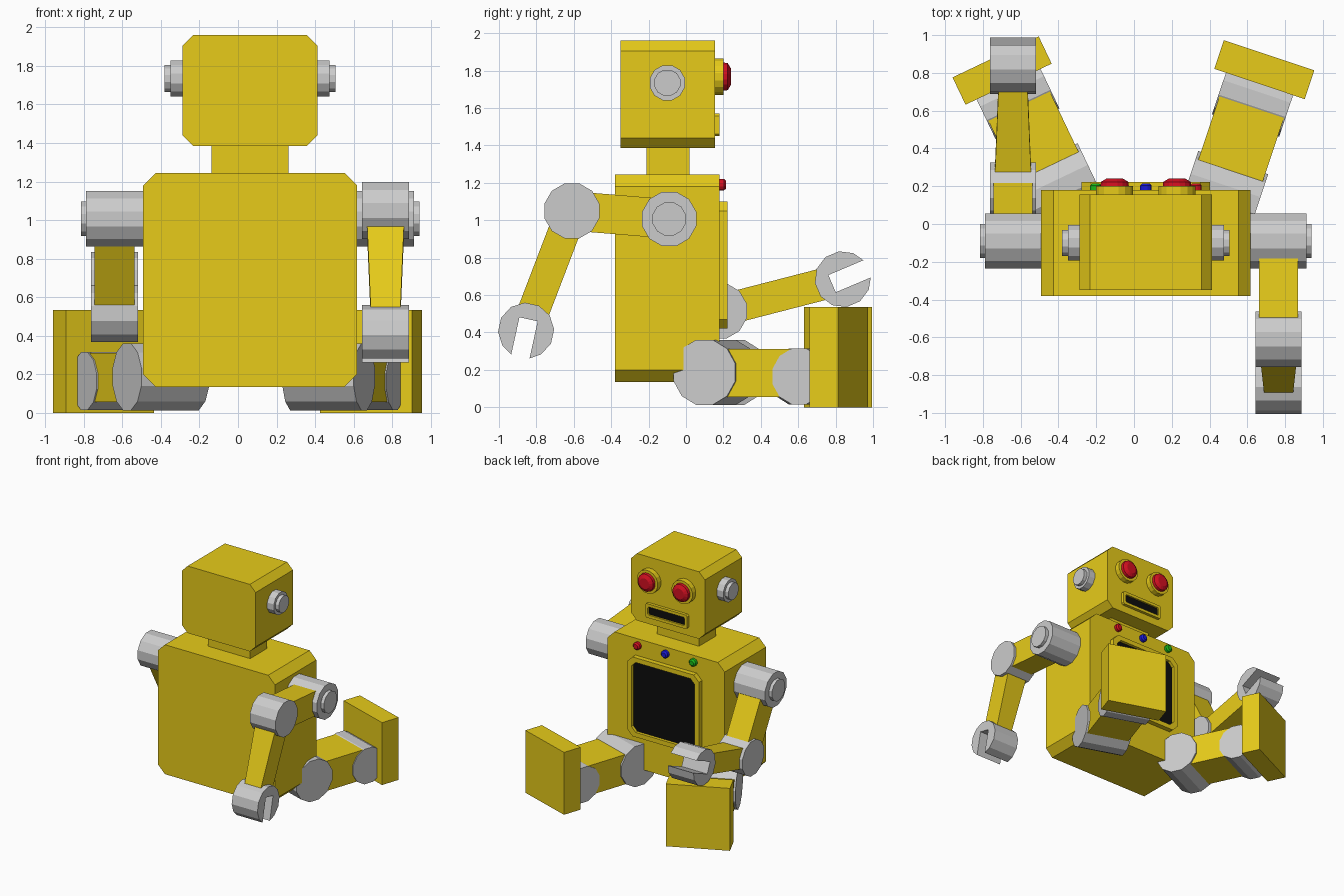
import bpy, bmesh
from math import sin, cos, pi, radians, atan2
from mathutils import Vector

if "Cube" in bpy.data.objects:
    bpy.data.objects.remove(bpy.data.objects["Cube"])

CX = 0.0625  # the torso's middle line


def material(name, rgb):
    m = bpy.data.materials.new(name)
    m.diffuse_color = (*rgb, 1)
    m.use_nodes = True
    m.node_tree.nodes["Principled BSDF"].inputs["Base Color"].default_value = m.diffuse_color
    return m


YELLOW = material("yellow paint", (0.8, 0.6, 0.01))
RED = material("red", (0.65, 0.005, 0.015))
BLUE = material("blue", (0.01, 0.01, 0.7))
GREEN = material("green", (0.01, 0.5, 0.01))
BLACK = material("black", (0.004, 0.004, 0.004))


def loft(name, rings, p0, direction, mat=None, cap_mat=None):
    """Join rings of (outline, height) along a direction; local Y points up."""
    bm = bmesh.new()
    loops = [[bm.verts.new((x, y, h)) for x, y in pts] for pts, h in rings]
    n = len(loops[0])
    for a, b in zip(loops, loops[1:]):
        for i in range(n):
            j = (i + 1) % n
            bm.faces.new((a[i], a[j], b[j], b[i]))
    bm.faces.new(loops[0][::-1])
    cap = bm.faces.new(loops[-1])
    if cap_mat:
        cap.material_index = 1
    bmesh.ops.recalc_face_normals(bm, faces=bm.faces)
    me = bpy.data.meshes.new(name)
    bm.to_mesh(me)
    bm.free()
    for m in (mat, cap_mat):
        if m:
            me.materials.append(m)
    ob = bpy.data.objects.new(name, me)
    ob.location = p0
    ob.rotation_euler = Vector(direction).to_track_quat('Z', 'Y').to_euler()
    bpy.context.collection.objects.link(ob)
    return ob


def circle(r, n=12):
    return [(r * cos(pi * (2 * i + 1) / n), r * sin(pi * (2 * i + 1) / n)) for i in range(n)]


def rect(w, h, c=0):
    w, h = w / 2, h / 2
    if not c:
        return [(w, -h), (w, h), (-w, h), (-w, -h)]
    return [(w, c - h), (w, h - c), (w - c, h), (c - w, h),
            (-w, h - c), (-w, c - h), (c - w, -h), (w - c, -h)]


def bar(name, p0, p1, size, end=None, chamfer=0, mat=YELLOW):
    d = Vector(p1) - Vector(p0)
    return loft(name, [(rect(*size, chamfer), 0), (rect(*(end or size), chamfer), d.length)], p0, d, mat)


def drum(name, centre, axis, r, width, mat=None, n=12):
    return loft(name, [(circle(r, n), -width / 2), (circle(r, n), width / 2)], centre, axis, mat)


def panel(name, centre, w, h, depth, border, chamfer):
    """Raised frame with a recessed black face."""
    outer = rect(w, h, chamfer)
    inner = rect(w - 2 * border, h - 2 * border, chamfer * 0.8)
    loft(name, [(outer, -0.02), (outer, depth), (inner, depth), (inner, depth * 0.4)],
         centre, (0, 1, 0), YELLOW, BLACK)


# torso, neck, head
bar("torso", (CX, -0.38, 0.69), (CX, 0.18, 0.69), (1.11, 1.11), chamfer=0.065)
bar("neck", (CX, -0.095, 1.2), (CX, -0.095, 1.42), (0.40, 0.23))
bar("head", (CX, -0.35, 1.673), (CX, 0.155, 1.673), (0.70, 0.575), chamfer=0.055)

# face and chest details
panel("mouth", (CX, 0.155, 1.51), 0.40, 0.12, 0.025, 0.025, 0.012)
panel("chest_screen", (CX, 0.18, 0.76), 0.68, 0.68, 0.042, 0.04, 0.05)
for side in (-1, 1):
    x = CX + side * 0.165
    drum("eye_rim", (x, 0.17, 1.768), (0, 1, 0), 0.1, 0.06, YELLOW, 16)
    loft("eye", [(circle(0.077, 16), 0), (circle(0.074, 16), 0.025),
                 (circle(0.045, 16), 0.042)], (x, 0.198, 1.768), (0, 1, 0), RED)
for x, mat in ((0.265, RED), (0, BLUE), (-0.265, GREEN)):
    loft("chest_light", [(circle(0.032), 0), (circle(0.032), 0.025), (circle(0.02), 0.037)],
         (CX + x, 0.178, 1.19), (0, 1, 0), mat)

# ears and shoulders, stepped outwards on both sides
for side in (-1, 1):
    ear, ear_tip = circle(0.097), circle(0.072)
    loft("ear", [(ear, 0.33), (ear, 0.413), (ear_tip, 0.413), (ear_tip, 0.443)],
         (CX, -0.10, 1.735), (side, 0, 0))
    big, small = circle(0.15), circle(0.092)
    loft("shoulder", [(big, 0.5), (big, 0.85), (small, 0.85), (small, 0.878)],
         (CX, -0.09, 1.007), (side, 0, 0))


def claw(name, centre, angle):
    """Round hand with a slot opening at the given angle in the YZ plane."""
    r = 0.15
    pts = [(r * cos(a), r * sin(a)) for a in
           [0.34] + [radians(d) for d in range(45, 316, 30)] + [2 * pi - 0.34]]
    pts += [(-0.062, -0.05), (-0.062, 0.05)]
    pts = [(x * cos(angle) - y * sin(angle), x * sin(angle) + y * cos(angle)) for x, y in pts]
    loft(name, [(pts, -0.122), (pts, 0.122)], centre, (1, 0, 0))


# arms: one reaches back, the other reaches forward
for name, x, elbow, hand in (("right", CX + 0.703, (-0.61, 1.05), (-0.855, 0.41)),
                             ("left", CX - 0.703, (0.178, 0.515), (0.838, 0.685))):
    s, e, h = Vector((x, -0.09, 1.007)), Vector((x, *elbow)), Vector((x, *hand))
    d = (h - e).normalized()
    bar(name + "_upper_arm", s, e, (0.207, 0.21))
    drum(name + "_elbow", e, (1, 0, 0), 0.152, 0.244)
    bar(name + "_forearm", e, h - d * 0.085, (0.2, 0.17), (0.152, 0.17))
    claw(name + "_hand", h, atan2(d.z, d.y) + radians(8.5))

# legs: splayed outwards along the ground
for name, hip, angle in (("right", (0.47, 0.16), radians(18.5)),
                         ("left", (-0.40, 0.187), radians(-25.5))):
    d = Vector((sin(angle), cos(angle), 0))
    axle = Vector((cos(angle), -sin(angle), 0))
    p = Vector((*hip, 0.187))
    ankle = p + d * 0.531
    ankle.z = 0.165
    foot = p + d * 0.693
    foot.z = 0.2675
    drum(name + "_hip", p, axle, 0.18, 0.39)
    bar(name + "_leg", Vector((*hip, 0.183)), Vector((ankle.x, ankle.y, 0.183)), (0.36, 0.255))
    drum(name + "_ankle", ankle, axle, 0.155, 0.375)
    bar(name + "_foot", foot - d * 0.08, foot + d * 0.08, (0.505, 0.535))
